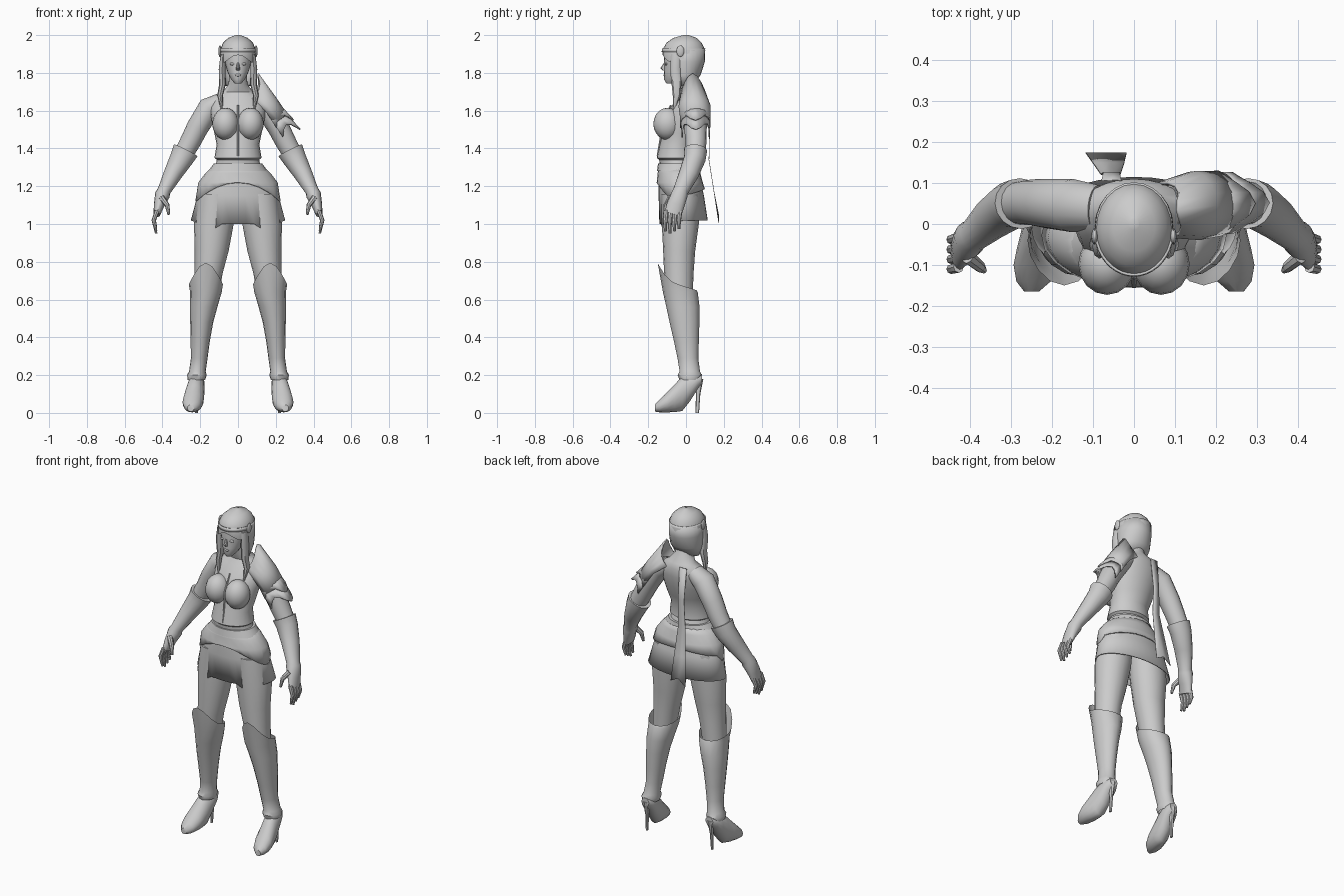
import bpy, bmesh, math
from mathutils import Vector, Matrix

cube = bpy.data.objects.get("Cube")
if cube:
    bpy.data.objects.remove(cube, do_unlink=True)

# Single plain grey
grey = bpy.data.materials.new("plain_grey")
grey.use_nodes = True
tone = (.6, .6, .6, 1)
grey.diffuse_color = tone
grey.node_tree.nodes["Principled BSDF"].inputs["Base Color"].default_value = tone

parts = []


def finish(name, bm, mirror=False, thickness=0):
    """Turn a bmesh into a named object, optionally mirrored and thickened."""
    bmesh.ops.recalc_face_normals(bm, faces=bm.faces)
    mesh = bpy.data.meshes.new(name)
    bm.to_mesh(mesh)
    bm.free()
    mesh.materials.append(grey)
    obj = bpy.data.objects.new(name, mesh)
    bpy.context.collection.objects.link(obj)
    if thickness:
        solid = obj.modifiers.new("thickness", "SOLIDIFY")
        solid.thickness = thickness
    if mirror:
        obj.modifiers.new("mirror", "MIRROR")
    parts.append(obj)
    return obj


def tube(name, stations, sides=16, axes=None, arc=None, caps=True,
         shape=None, mirror=False, thickness=0):
    """Loft ellipses (x, y, z, half width, half depth).
    axes fixes the ring plane, otherwise rings follow the path.
    arc (start, end in degrees) leaves the rings open."""
    bm = bmesh.new()
    points = [Vector(s[:3]) for s in stations]
    last = len(points) - 1
    start, end = arc or (0, 360)
    count = sides + 1 if arc else sides
    rings = []
    for i, (centre, station) in enumerate(zip(points, stations)):
        if axes:
            u, v = (Vector(a) for a in axes)
        else:
            t = (points[min(i + 1, last)] - points[max(i - 1, 0)]).normalized()
            v = Vector((0, 1, 0))
            v = (v - t * v.dot(t)).normalized()
            u = t.cross(v)
        ring = []
        for k in range(count):
            angle = math.radians(start + (end - start) * k / sides)
            co = centre + u * station[3] * math.cos(angle) + v * station[4] * math.sin(angle)
            if shape:
                co = shape(i, angle, co)
            ring.append(bm.verts.new(co))
        rings.append(ring)
    for lower, upper in zip(rings, rings[1:]):
        for k in range(sides):
            n = (k + 1) % count
            bm.faces.new((lower[k], lower[n], upper[n], upper[k]))
    if caps and not arc:
        bm.faces.new(rings[0])
        bm.faces.new(rings[-1])
    return finish(name, bm, mirror, thickness)


def ellipsoid(name, centre, radii, mirror=False):
    bm = bmesh.new()
    matrix = Matrix.Translation(centre) @ Matrix.Diagonal((*radii, 1))
    bmesh.ops.create_uvsphere(bm, u_segments=16, v_segments=10, radius=1, matrix=matrix)
    return finish(name, bm, mirror)


LEVEL = ((1, 0, 0), (0, 1, 0))
UPRIGHT = ((1, 0, 0), (0, 0, 1))

# Torso, neck and bust
tube("torso", [
    (0, -.03, 1.24, .17, .10), (0, -.045, 1.32, .116, .095),
    (0, -.05, 1.34, .112, .092), (0, -.05, 1.35, .125, .105),
    (0, -.045, 1.42, .113, .095), (0, -.025, 1.48, .125, .10),
    (0, -.01, 1.55, .14, .105), (0, .015, 1.62, .15, .095),
    (0, .035, 1.67, .13, .075), (0, .04, 1.70, .08, .06),
    (0, .015, 1.74, .05, .05), (0, 0, 1.81, .045, .05)], sides=24, axes=LEVEL)
ellipsoid("bust", (.066, -.098, 1.53), (.07, .075, .085), mirror=True)
tube("bodice_seam", [(0, -.15, 1.36, .006, .006), (0, -.135, 1.45, .006, .006),
                     (0, -.125, 1.54, .006, .006), (0, -.08, 1.63, .004, .006)],
     sides=6, axes=LEVEL)


# Skirt with lowered side panels, hip wrap and belt
def skirt_hem(i, angle, co):
    if i == 3:
        if co.y < 0:
            side = abs(co.x)
            co.z = 1 if side < .11 else .97 + (side - .11) * .35
        else:
            co.z = 1.02
    return co


def wrap_hem(i, angle, co):
    if i == 3:
        co.z += .05 * math.cos(angle * 2 + math.pi) * (1 if co.y < 0 else .3)
    return co


tube("skirt", [(0, -.04, 1.30, .125, .10), (0, -.035, 1.24, .19, .11),
               (0, -.025, 1.15, .215, .12), (0, -.013, 1, .25, .128)],
     sides=36, axes=LEVEL, caps=False, shape=skirt_hem, thickness=.006)
tube("hip_wrap", [(0, -.04, 1.31, .128, .104), (0, -.037, 1.27, .172, .113),
                  (0, -.033, 1.22, .21, .122), (0, -.028, 1.17, .226, .128)],
     sides=24, axes=LEVEL, caps=False, shape=wrap_hem, thickness=.008)
tube("belt", [(0, -.042, 1.28, .158, .112), (0, -.042, 1.32, .128, .106)],
     sides=24, axes=LEVEL)

# Thighs
tube("thighs", [(.11, -.03, 1.16, .10, .10), (.128, -.03, 1, .105, .098),
                (.139, -.036, .86, .09, .085), (.155, -.038, .74, .074, .078),
                (.17, -.035, .6, .065, .07)], axes=LEVEL, mirror=True)


# Boots with a pointed knee
def knee_point(i, angle, co):
    if i == 0:
        front = max(0, -math.sin(angle))
        co.z += .085 * front ** 3 - .03 * math.sin(angle)
        co.y -= .015 * front ** 3
    return co


tube("boot_shafts", [
    (.17, -.04, .68, .09, .095), (.17, -.03, .64, .084, .092),
    (.182, -.016, .56, .073, .088), (.192, -.008, .48, .061, .079),
    (.20, .002, .38, .051, .066), (.205, .01, .29, .044, .055),
    (.215, .02, .22, .044, .054), (.218, .02, .20, .052, .064),
    (.22, .02, .175, .046, .055)], axes=LEVEL, caps=False, shape=knee_point, mirror=True)
tube("shoes", [(.25, -.165, .025, .018, .018), (.245, -.14, .037, .042, .034),
               (.24, -.10, .056, .054, .053), (.233, -.06, .077, .053, .073),
               (.227, -.02, .102, .049, .092), (.222, .02, .135, .045, .075),
               (.218, .06, .165, .04, .042), (.216, .085, .18, .025, .025)],
     axes=UPRIGHT, mirror=True)
tube("heels", [(.217, .07, .18, .02, .022), (.218, .064, .10, .009, .012),
               (.22, .06, 0, .007, .009)], sides=8, axes=LEVEL, mirror=True)

# Arms, gloves and hands
tube("upper_arms", [(.09, .04, 1.65, .045, .055), (.15, .045, 1.615, .062, .065),
                    (.215, .05, 1.51, .058, .06), (.25, .053, 1.44, .055, .056),
                    (.30, .05, 1.35, .05, .05)], mirror=True)
tube("gloves", [(.277, .05, 1.39, .07, .062), (.30, .046, 1.345, .062, .058),
                (.345, .015, 1.265, .049, .053), (.392, -.028, 1.175, .035, .041),
                (.40, -.035, 1.155, .04, .044), (.418, -.055, 1.10, .028, .047),
                (.43, -.07, 1.05, .018, .045)], mirror=True)
for k, finger in enumerate(("index", "middle", "ring", "little")):
    y = -.105 + k * .024
    tip = .95 + abs(k - 1) * .012
    tube(finger + "_fingers", [(.428, y, 1.07, .013, .014), (.446, y - .005, 1.02, .012, .012),
                               (.433, y - .004, tip, .006, .007)], sides=8, mirror=True)
tube("thumbs", [(.405, -.08, 1.14, .016, .018), (.375, -.105, 1.10, .013, .014),
                (.366, -.113, 1.05, .007, .008)], sides=8, mirror=True)

# Layered armour on the left shoulder
def spiked(i, angle, co):
    if i == 0:
        co += Vector((-.03, 0, .05)) * max(0, math.cos(angle)) ** 4
    return co


def ragged(i, angle, co):
    if i == 1:
        co += Vector((.02, 0, -.025)) * math.cos(angle * 3)
    return co


tube("shoulder_cap", [(.08, .035, 1.68, .09, .07), (.15, .045, 1.62, .072, .085),
                      (.205, .05, 1.545, .068, .08)], sides=10, arc=(-105, 105),
     shape=spiked, thickness=.008)
for k, name in enumerate(("shoulder_plate_upper", "shoulder_plate_lower")):
    step = Vector((.035, .002, -.05)) * k
    a = Vector((.165, .048, 1.59)) + step
    b = Vector((.205, .05, 1.53)) + step
    tube(name, [(*a, .072, .078), (*b, .086, .082 - .006 * k)], sides=10,
         arc=(-100, 100), shape=ragged, thickness=.008)

# Head and face
tube("face", [(0, -.082, 1.745, .018, .022), (0, -.07, 1.765, .036, .046),
              (0, -.05, 1.80, .054, .066), (0, -.04, 1.84, .066, .075),
              (0, -.035, 1.88, .072, .082), (0, -.03, 1.93, .072, .082)],
     sides=20, axes=LEVEL)
tube("nose", [(0, -.108, 1.855, .006, .008), (0, -.118, 1.825, .01, .018),
              (0, -.112, 1.812, .009, .01)], sides=8, axes=LEVEL)
ellipsoid("lips", (0, -.111, 1.788), (.017, .009, .007))
ellipsoid("eyes", (.029, -.105, 1.847), (.015, .007, .007), mirror=True)


# Hair, fringe, headband and side locks
def fringe_hem(i, angle, co):
    if i == 0 and co.y < 0:
        co.z += .025 * math.cos(co.x * 30)
    return co


tube("hair_cap", [(0, -.012, 1.87, .094, .112), (0, -.012, 1.92, .096, .114),
                  (0, -.01, 1.96, .079, .093), (0, -.005, 1.985, .052, .062),
                  (0, 0, 2, .012, .014)], sides=24, axes=LEVEL, caps=False, shape=fringe_hem)
tube("hair_crown", [(0, 0, 1.995, .022, .024), (0, 0, 2, .01, .012)], axes=LEVEL)
tube("hair_back", [(0, -.005, 1.93, .094, .107), (0, -.005, 1.86, .096, .105),
                   (0, -.005, 1.79, .095, .083), (0, -.01, 1.73, .08, .045)],
     axes=LEVEL, arc=(-30, 210), thickness=.01)
tube("headband", [(0, -.012, 1.91, .099, .117), (0, -.012, 1.93, .097, .115)],
     sides=20, axes=LEVEL, arc=(-180, 0), thickness=.006)
ellipsoid("hair_clips", (.096, -.03, 1.915), (.008, .02, .03), mirror=True)
tube("side_locks", [(.08, -.05, 1.90, .012, .03), (.084, -.055, 1.82, .018, .03),
                    (.082, -.05, 1.74, .018, .026), (.095, -.05, 1.68, .015, .02),
                    (.085, -.065, 1.60, .004, .005)], sides=8, axes=LEVEL, mirror=True)

# Ribbon with a forked end
bm = bmesh.new()
rows = []
for x, y, z, half in ((-.055, .108, 1.69, .024), (-.055, .127, 1.5, .02), (-.057, .123, 1.34, .024),
                      (-.062, .15, 1.17, .038), (-.068, .175, 1.02, .05)):
    rows.append([bm.verts.new((x + half * s, y, z)) for s in (-1, 0, 1)])
rows[-1][1].co.z += .025
rows[-1][0].co.z -= .015
for top, low in zip(rows, rows[1:]):
    for k in range(2):
        bm.faces.new((top[k], top[k + 1], low[k + 1], low[k]))
finish("back_ribbon", bm, thickness=.003)

# Smooth shading with sharp edges kept
bpy.ops.object.select_all(action="DESELECT")
for obj in parts:
    obj.select_set(True)
bpy.context.view_layer.objects.active = parts[0]
bpy.ops.object.shade_smooth_by_angle(angle=math.radians(40))
